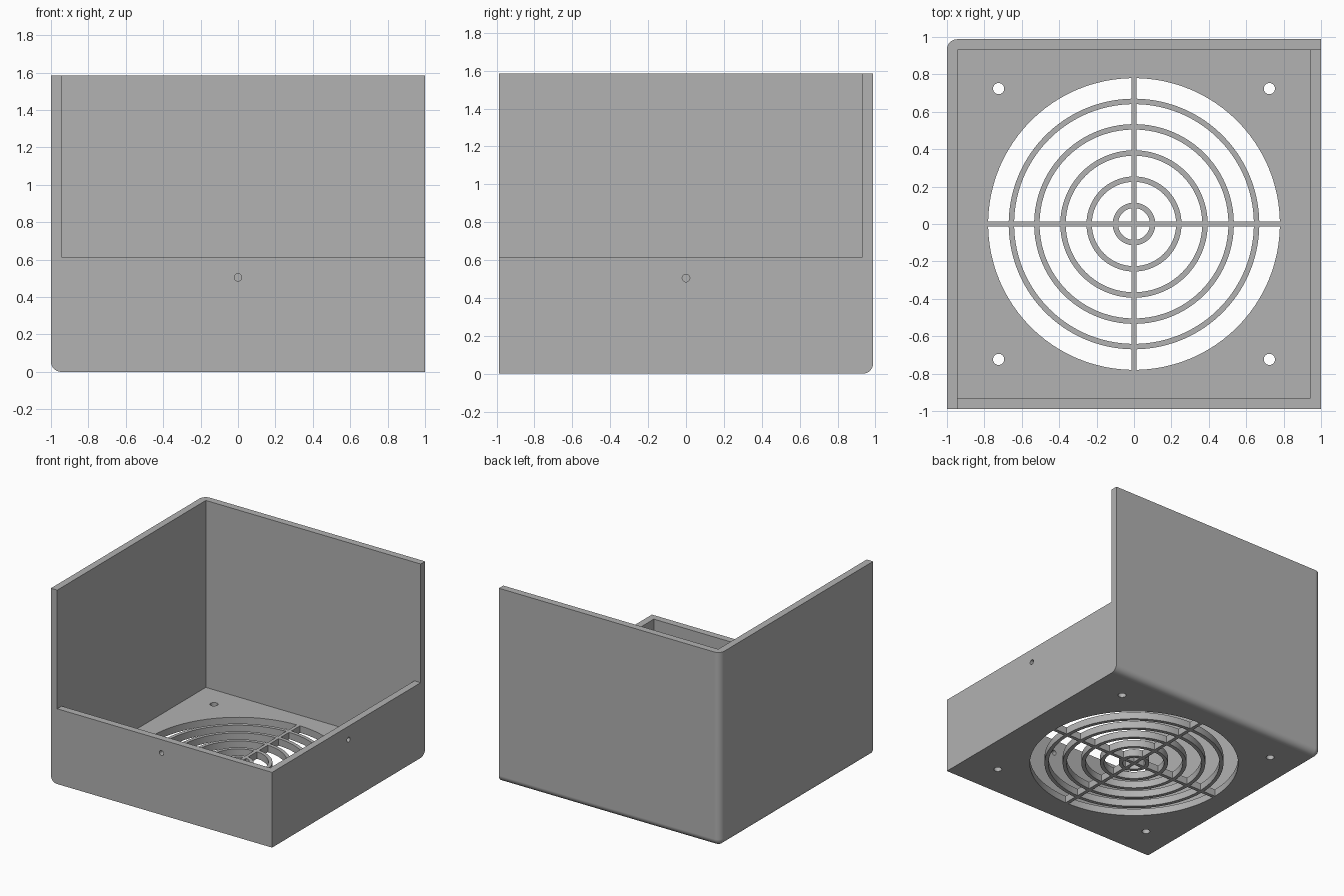
import bpy, bmesh, math
from mathutils import Matrix, Vector

if "Cube" in bpy.data.objects:
    bpy.data.objects.remove(bpy.data.objects["Cube"])

X, Y, TOP, LOW, T = 1.0, 0.988, 1.585, 0.615, 0.057   # half sizes, heights, wall thickness

grey = bpy.data.materials.new("light grey")
grey.diffuse_color = (0.445, 0.445, 0.445, 1)
grey.use_nodes = True
grey.node_tree.nodes["Principled BSDF"].inputs["Base Color"].default_value = grey.diffuse_color


def add_box(bm, lo, hi):
    lo, hi = Vector(lo), Vector(hi)
    m = Matrix.Translation((lo + hi) / 2) @ Matrix.Diagonal((*(hi - lo), 1))
    return bmesh.ops.create_cube(bm, size=1, matrix=m)["verts"]


def add_cylinder(bm, centre, radius, depth, rot=Matrix()):
    bmesh.ops.create_cone(bm, cap_ends=True, segments=32, radius1=radius, radius2=radius,
                          depth=depth, matrix=Matrix.Translation(centre) @ rot)


def make_object(name, bm):
    bmesh.ops.recalc_face_normals(bm, faces=bm.faces)
    me = bpy.data.meshes.new(name)
    bm.to_mesh(me)
    bm.free()
    me.materials.append(grey)
    ob = bpy.data.objects.new(name, me)
    bpy.context.collection.objects.link(ob)
    return ob


# Solid block, rounded along the left/back upright and the two bottom edges
bm = bmesh.new()
add_box(bm, (-X, -Y, 0), (X, Y, TOP))


def on(edge, axis, value):
    return all(abs(v.co[axis] - value) < 1e-4 for v in edge.verts)


round_edges = [e for e in bm.edges if (on(e, 0, -X) and on(e, 1, Y))
               or (on(e, 2, 0) and (on(e, 0, -X) or on(e, 1, Y)))]
bmesh.ops.bevel(bm, geom=round_edges, offset=0.055, offset_type='OFFSET', segments=8,
                profile=0.5, affect='EDGES')
housing = make_object("fan_housing", bm)

# Cavity inside the four walls
cavity = bmesh.new()
add_box(cavity, (-X + T, -Y + T, T), (X - T, Y - T, TOP + 1))

# Space above the low front and right walls
opening = bmesh.new()
add_box(opening, (-X + T, -Y - 1, LOW), (X + 1, Y - T, TOP + 1))

# Grille slots: quarter ring sectors leaving rings and a cross of bars
slots = bmesh.new()
HALF_BAR, STEPS = 0.014, 24
RINGS = [0.085, 0.225, 0.365, 0.505, 0.641]
gaps = list(zip([0] + [r + 0.029 for r in RINGS], RINGS + [0.78]))


def arc(r, turn):
    a = math.asin(HALF_BAR / r)
    angles = [turn + a + (math.pi / 2 - 2 * a) * i / STEPS for i in range(STEPS + 1)]
    return [(r * math.cos(t), r * math.sin(t)) for t in angles]


for inner, outer in gaps:
    for q in range(4):
        turn = q * math.pi / 2
        pts = arc(outer, turn)
        if inner:
            pts += arc(inner, turn)[::-1]
        else:
            d = HALF_BAR * math.sqrt(2)
            pts.append((d * math.cos(turn + math.pi / 4), d * math.sin(turn + math.pi / 4)))
        face = slots.faces.new([slots.verts.new((x, y, -0.1)) for x, y in pts])
        ext = bmesh.ops.extrude_face_region(slots, geom=[face], use_keep_orig=True)
        top = [g for g in ext["geom"] if isinstance(g, bmesh.types.BMVert)]
        bmesh.ops.translate(slots, verts=top, vec=(0, 0, 0.3))

# Corner mounting holes and one screw hole in each low wall
holes = bmesh.new()
for sx in (-1, 1):
    for sy in (-1, 1):
        add_cylinder(holes, (sx * 0.724, sy * 0.724, 0), 0.03, 0.4)
add_cylinder(holes, (0, -Y, 0.505), 0.02, 0.3, Matrix.Rotation(math.pi / 2, 4, 'X'))
add_cylinder(holes, (X, 0, 0.505), 0.02, 0.3, Matrix.Rotation(math.pi / 2, 4, 'Y'))

# Cut everything out of the block
bpy.context.view_layer.objects.active = housing
housing.select_set(True)
for name, cutter_bm in (("cavity_cutter", cavity), ("opening_cutter", opening),
                        ("slot_cutter", slots), ("hole_cutter", holes)):
    cutter = make_object(name, cutter_bm)
    cutter.hide_render = True
    mod = housing.modifiers.new(name, 'BOOLEAN')
    mod.operation, mod.solver, mod.object = 'DIFFERENCE', 'EXACT', cutter
    bpy.ops.object.modifier_apply(modifier=name)
    bpy.data.objects.remove(cutter)

# Smooth fillets and holes, crisp edges, flat walls
bpy.ops.object.shade_smooth_by_angle(angle=math.radians(30))
normals = housing.modifiers.new("flat_walls", 'WEIGHTED_NORMAL')
normals.keep_sharp = True
